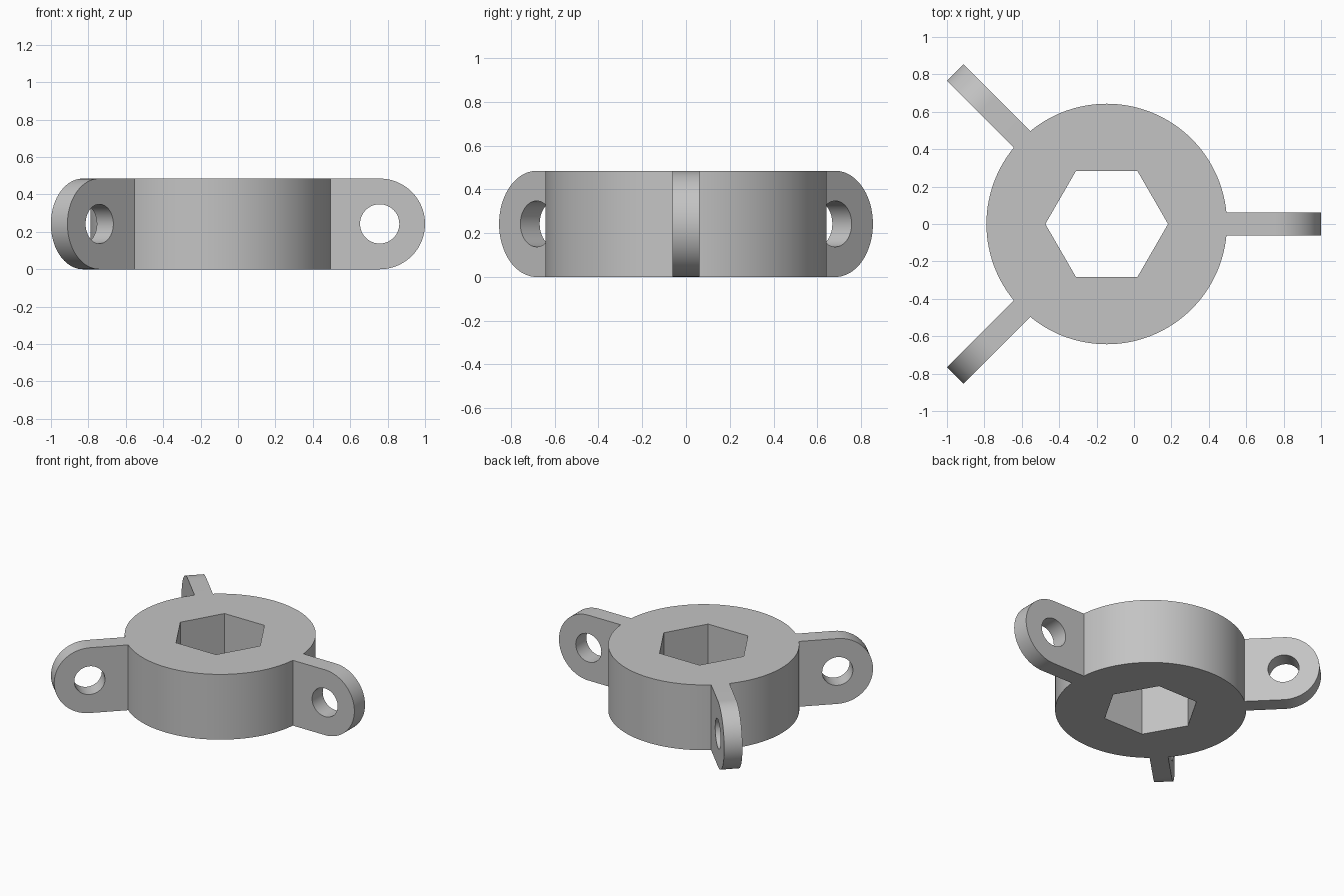
import bpy, bmesh
from math import sin, cos, pi, radians

cube = bpy.data.objects.get("Cube")
if cube:
    bpy.data.objects.remove(cube)

HEIGHT = 0.485
CENTRE_X = -0.146
BODY_R = 0.643
HEX_R = 0.328
LUG_R = HEIGHT / 2
LUG_REACH = 0.9035      # hub axis to lug hole
LUG_THICK = 0.125
HOLE_R = 0.105

grey = bpy.data.materials.new("plain grey")
grey.use_nodes = True
grey.diffuse_color = (0.55, 0.55, 0.55, 1)
grey.node_tree.nodes["Principled BSDF"].inputs["Base Color"].default_value = grey.diffuse_color


def arc(cx, radius, start, end, steps):
    """Points on an arc, both ends included."""
    return [(cx + radius * cos(start + (end - start) * i / steps),
             radius * sin(start + (end - start) * i / steps))
            for i in range(steps + 1)]


def circle(cx, radius, steps):
    return arc(cx, radius, 0, 2 * pi, steps)[:-1]


def prism(name, loops, depth):
    """Extrude an outline and its holes, centred on the local xy plane."""
    bm = bmesh.new()
    caps = [[], []]
    for loop in loops:
        n = len(loop)
        rings = [[bm.verts.new((x, y, z)) for x, y in loop]
                 for z in (-depth / 2, depth / 2)]
        for i in range(n):
            j = (i + 1) % n
            bm.faces.new((rings[0][i], rings[0][j], rings[1][j], rings[1][i]))
            for cap, ring in zip(caps, rings):
                cap.append(bm.edges.get((ring[i], ring[j])))
    for cap in caps:
        bmesh.ops.triangle_fill(bm, edges=cap, use_beauty=True)
    bmesh.ops.recalc_face_normals(bm, faces=bm.faces[:])
    mesh = bpy.data.meshes.new(name)
    bm.to_mesh(mesh)
    bm.free()
    mesh.shade_smooth()
    mesh.set_sharp_from_angle(angle=radians(30))
    mesh.materials.append(grey)
    obj = bpy.data.objects.new(name, mesh)
    bpy.context.collection.objects.link(obj)
    obj.location = (CENTRE_X, 0, HEIGHT / 2)
    return obj


# Round hub with a hexagonal bore
prism("hub", [circle(0, BODY_R, 128), circle(0, HEX_R, 6)], HEIGHT)

# Three upright round-ended lugs, each with a cross hole
root = BODY_R - 0.005
outline = ([(root, -LUG_R)] + arc(LUG_REACH, LUG_R, -pi / 2, pi / 2, 40)
           + [(root, LUG_R)])
for name, angle in (("left_lug", 0), ("back_right_lug", 135), ("front_right_lug", 225)):
    lug = prism(name, [outline, circle(LUG_REACH, HOLE_R, 48)], LUG_THICK)
    lug.rotation_euler = (pi / 2, 0, radians(angle))
